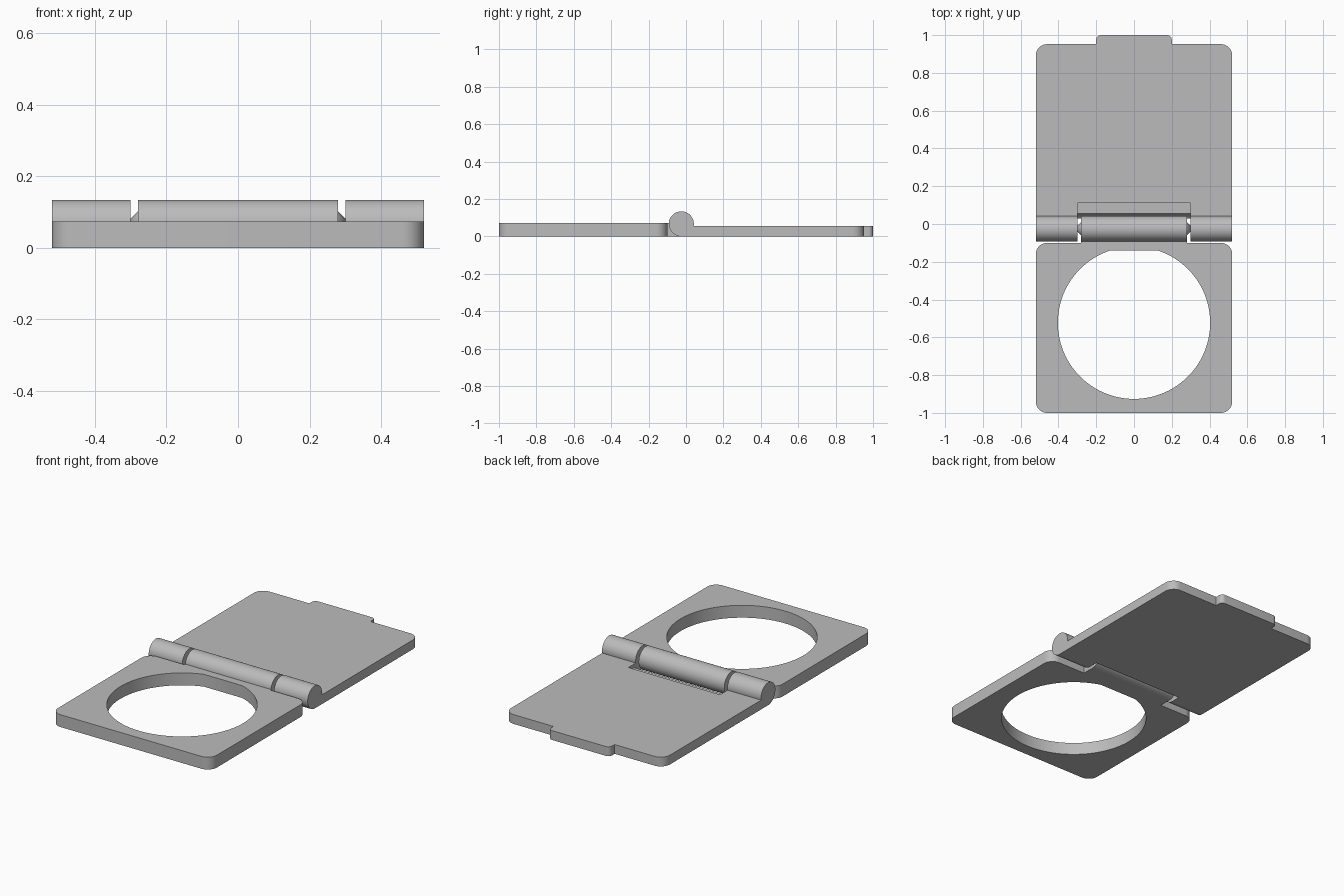
import bpy, bmesh, math
from mathutils import Vector

cube = bpy.data.objects.get("Cube")
if cube:
    bpy.data.objects.remove(cube, do_unlink=True)

grey = bpy.data.materials.new("plain grey")
grey.use_nodes = True
colour = (0.5, 0.5, 0.5, 1)
grey.diffuse_color = colour
grey.node_tree.nodes["Principled BSDF"].inputs["Base Color"].default_value = colour

# Shared hinge and plate sizes
HINGE_Y, HINGE_R = -0.025, 0.067
HALF_W = 0.52
KNUCKLE_X, BARREL_X = 0.30, 0.28
CONE = 0.035
GAP = 0.02
SEGMENTS = 96


def finish(name, bm):
    bmesh.ops.recalc_face_normals(bm, faces=bm.faces)
    mesh = bpy.data.meshes.new(name)
    bm.to_mesh(mesh)
    bm.free()
    mesh.materials.append(grey)
    obj = bpy.data.objects.new(name, mesh)
    bpy.context.collection.objects.link(obj)
    return obj


def activate(obj):
    bpy.ops.object.select_all(action="DESELECT")
    obj.select_set(True)
    bpy.context.view_layer.objects.active = obj


def smooth(obj):
    activate(obj)
    bpy.ops.object.shade_smooth_by_angle(angle=math.radians(30))


def rounded(corners, steps=10):
    """Outline from (x, y, radius) right-angle corners."""
    points = []
    for i, (x, y, r) in enumerate(corners):
        p = Vector((x, y))
        if r == 0:
            points.append(p)
            continue
        a = (Vector(corners[i - 1][:2]) - p).normalized() * r
        b = (Vector(corners[(i + 1) % len(corners)][:2]) - p).normalized() * r
        for s in range(steps + 1):
            t = s / steps * math.pi / 2
            points.append(p + a * (1 - math.sin(t)) + b * (1 - math.cos(t)))
    return points


def prism(name, outline, z0, z1):
    bm = bmesh.new()
    face = bm.faces.new([bm.verts.new((p[0], p[1], z0)) for p in outline])
    top = bmesh.ops.extrude_face_region(bm, geom=[face])["geom"]
    verts = [v for v in top if isinstance(v, bmesh.types.BMVert)]
    bmesh.ops.translate(bm, vec=(0, 0, z1 - z0), verts=verts)
    return finish(name, bm)


def lathe(name, profile):
    """Revolve an (x, radius) profile around the hinge axis."""
    bm = bmesh.new()
    verts = [bm.verts.new((x, HINGE_Y, HINGE_R + r)) for x, r in profile]
    edges = [bm.edges.new(pair) for pair in zip(verts, verts[1:])]
    bmesh.ops.spin(bm, geom=verts + edges, cent=(0, HINGE_Y, HINGE_R), axis=(1, 0, 0),
                   angle=math.tau, steps=SEGMENTS, use_duplicate=False)
    bmesh.ops.remove_doubles(bm, verts=bm.verts, dist=0.0001)
    return finish(name, bm)


def cut(obj, cutter):
    cutter.hide_render = True
    mod = obj.modifiers.new("cut", "BOOLEAN")
    mod.operation = "DIFFERENCE"
    mod.solver = "EXACT"
    mod.object = cutter
    activate(obj)
    bpy.ops.object.modifier_apply(modifier=mod.name)
    bpy.data.objects.remove(cutter, do_unlink=True)


def mirrored(half):
    return half + [(-x, y, r) for x, y, r in reversed(half)]


# Front plate with its web reaching under the centre barrel
plate = prism("ring_plate", rounded(mirrored([
    (HALF_W, -1, 0.06), (HALF_W, -0.10, 0.06),
    (BARREL_X, -0.10, 0), (BARREL_X, HINGE_Y, 0)])), 0, 0.073)

# Round opening, flattened along the web
radius, centre_y, flat_y = 0.403, -0.523, -0.14
start = math.pi - math.asin((flat_y - centre_y) / radius)
sweep = math.tau - (2 * start - math.pi)
sweep = math.pi + 2 * (math.pi - start)
hole = []
for i in range(SEGMENTS + 1):
    a = start + sweep * i / SEGMENTS
    hole.append((radius * math.cos(a), centre_y + radius * math.sin(a)))
cut(plate, prism("hole_cutter", hole, -0.1, 0.2))
smooth(plate)

# Rear lid with finger tab
lid = prism("lid_plate", rounded(mirrored([
    (HALF_W, HINGE_Y, 0), (HALF_W, 0.952, 0.06),
    (0.2, 0.952, 0), (0.2, 1, 0.025)])), 0, 0.055)

# Clearance around the centre barrel, and the shallow relief behind it
cut(lid, lathe("clearance_cutter", [
    (-KNUCKLE_X, 0), (-KNUCKLE_X, HINGE_R + GAP),
    (KNUCKLE_X, HINGE_R + GAP), (KNUCKLE_X, 0)]))
relief = [(KNUCKLE_X, -0.1), (KNUCKLE_X, 0.11), (-KNUCKLE_X, 0.11), (-KNUCKLE_X, -0.1)]
cut(lid, prism("relief_cutter", relief, 0.033, 0.2))
smooth(lid)

# Centre barrel with conical pivots
barrel = [(BARREL_X, HINGE_R), (BARREL_X, CONE), (BARREL_X + CONE, 0)]
smooth(lathe("hinge_barrel", [(-x, r) for x, r in reversed(barrel)] + barrel))

# Outer knuckles with conical sockets
for name, side in (("left_knuckle", 1), ("right_knuckle", -1)):
    smooth(lathe(name, [(side * x, r) for x, r in (
        (KNUCKLE_X + CONE, 0), (KNUCKLE_X, CONE),
        (KNUCKLE_X, HINGE_R), (HALF_W, HINGE_R), (HALF_W, 0))]))
